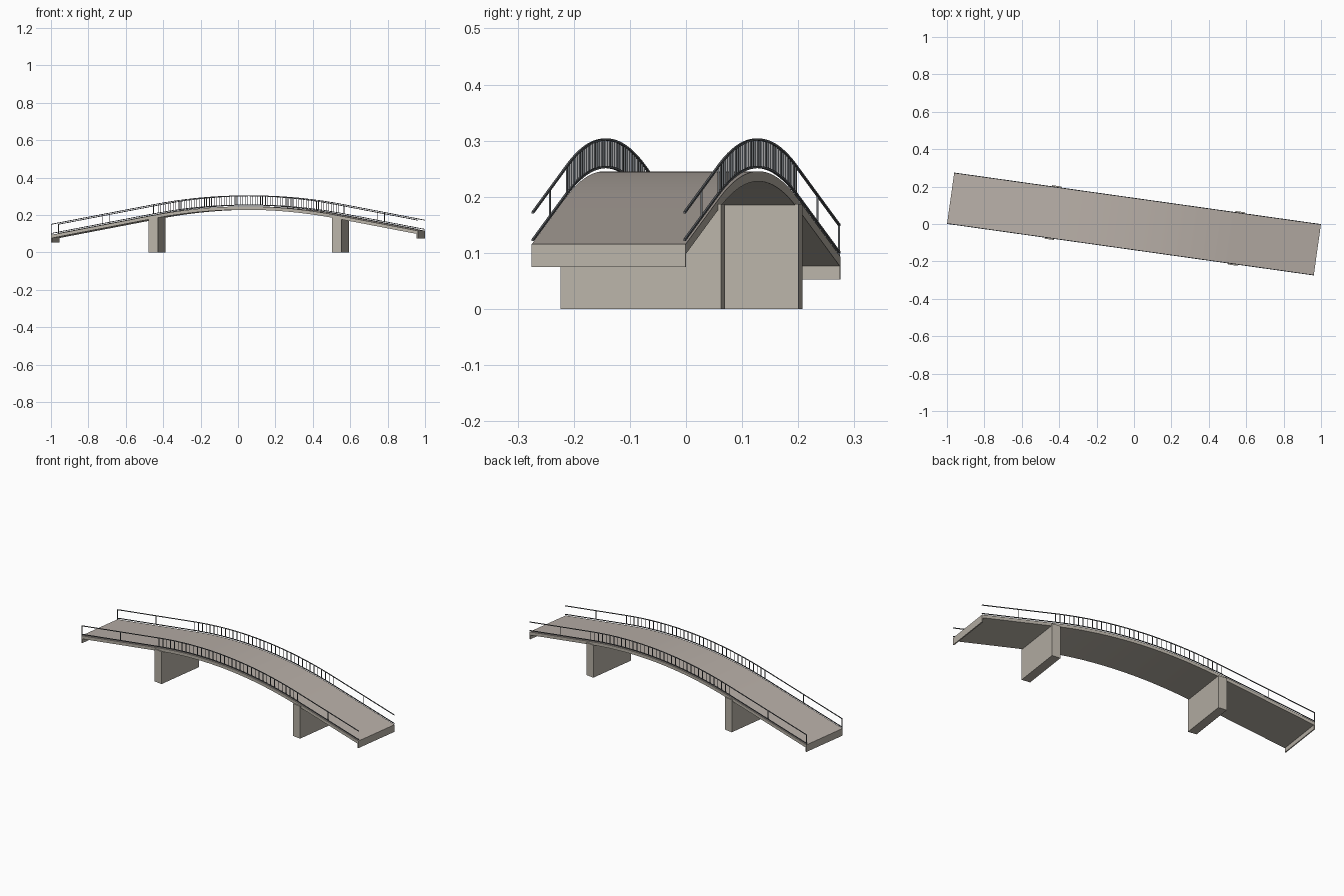
import bpy, bmesh, math
from mathutils import Matrix

if "Cube" in bpy.data.objects:
    bpy.data.objects.remove(bpy.data.objects["Cube"])

ANGLE = math.radians(-8.0)          # whole bridge is turned in plan
HALF_L, HALF_W = 0.99, 0.1385
MID, ARCH = 0.058, 0.495            # crown position and half span between piers
THICK = 0.018
TOP = 0.2455                        # crown height of the deck
ROT = Matrix.Rotation(ANGLE, 4, 'Z')


def material(name, rgb):
    m = bpy.data.materials.new(name)
    m.diffuse_color = (*rgb, 1)
    m.use_nodes = True
    m.node_tree.nodes["Principled BSDF"].inputs["Base Color"].default_value = m.diffuse_color
    return m


PAVING = material("paving", (0.475, 0.425, 0.385))
CONCRETE = material("concrete", (0.49, 0.455, 0.395))
METAL = material("grey metal", (0.13, 0.14, 0.15))


def deck_z(u):
    """Parabolic arch between the piers, straight ramps outside."""
    d = abs(u - MID)
    if d <= ARCH:
        return TOP - 0.19 * d * d / (2 * ARCH)
    return TOP - 0.19 * ARCH / 2 - 0.19 * (d - ARCH)


def finish(bm, name, *mats):
    bmesh.ops.recalc_face_normals(bm, faces=bm.faces)
    bm.transform(ROT)
    me = bpy.data.meshes.new(name)
    bm.to_mesh(me)
    bm.free()
    for m in mats:
        me.materials.append(m)
    ob = bpy.data.objects.new(name, me)
    bpy.context.collection.objects.link(ob)
    return ob


def add_box(bm, u0, u1, v0, v1, z0, z1):
    mat = Matrix.Translation(((u0 + u1) / 2, (v0 + v1) / 2, (z0 + z1) / 2))
    bmesh.ops.create_cube(bm, size=1, matrix=mat @ Matrix.Diagonal((u1 - u0, v1 - v0, z1 - z0, 1)))


def add_sweep(bm, v0, v1, low, high):
    """Rectangular section following the deck line, offsets from deck top."""
    us = [-HALF_L] + [MID - ARCH + 2 * ARCH * i / 32 for i in range(33)] + [HALF_L]
    rings = []
    for u in us:
        z = deck_z(u)
        rings.append([bm.verts.new((u, v, z + dz)) for v, dz in
                      ((v0, low), (v1, low), (v1, high), (v0, high))])
    for a, b in zip(rings, rings[1:]):
        for k in range(4):
            n = (k + 1) % 4
            bm.faces.new((a[k], a[n], b[n], b[k]))
    bm.faces.new(rings[0])
    bm.faces.new(rings[-1])


# Deck slab: paved top, concrete sides and underside
bm = bmesh.new()
add_sweep(bm, -HALF_W, HALF_W, -THICK, 0)
bmesh.ops.recalc_face_normals(bm, faces=bm.faces)
for f in bm.faces:
    f.material_index = 0 if f.normal.z > 0.5 else 1
deck = finish(bm, "deck", PAVING, CONCRETE)

# End beams hanging under both deck ends
for name, s in (("left_end_beam", -1), ("right_end_beam", 1)):
    bm = bmesh.new()
    z = deck_z(s * HALF_L)
    u0, u1 = sorted((s * HALF_L, s * (HALF_L - 0.006)))
    add_box(bm, u0, u1, -HALF_W, HALF_W, z - 0.041, z - 0.008)
    finish(bm, name, CONCRETE)

# Wall piers at the ends of the arch, slightly wider than the deck
for name, s in (("left_pier", -1), ("right_pier", 1)):
    bm = bmesh.new()
    u = MID + s * ARCH
    add_box(bm, u - 0.025, u + 0.025, -0.1445, 0.1445, 0, 0.187)
    finish(bm, name, CONCRETE)

# Railings: top rail, bottom rail, balusters over the arch, a few ramp posts
for name, s in (("front_railing", -1), ("back_railing", 1)):
    c = s * (HALF_W - 0.002)
    bm = bmesh.new()
    add_sweep(bm, c - 0.002, c + 0.002, 0.0545, 0.0585)
    add_sweep(bm, c - 0.002, c + 0.002, 0.0055, 0.0095)
    posts = [MID - ARCH + 2 * ARCH * i / 36 for i in range(37)]
    posts += [(MID - ARCH - HALF_L) / 2, (MID + ARCH + HALF_L) / 2]
    for u in posts:
        add_box(bm, u - 0.0015, u + 0.0015, c - 0.0015, c + 0.0015, deck_z(u) + 0.007, deck_z(u) + 0.056)
    # end post, reaching down to the deck
    u = -HALF_L + 0.0015
    add_box(bm, u - 0.0015, u + 0.0015, c - 0.0015, c + 0.0015, deck_z(u) - 0.002, deck_z(u) + 0.056)
    finish(bm, name, METAL)

# Smooth the arch curve while keeping slab edges crisp
bpy.context.view_layer.objects.active = deck
deck.select_set(True)
bpy.ops.object.shade_smooth_by_angle(angle=math.radians(30))
